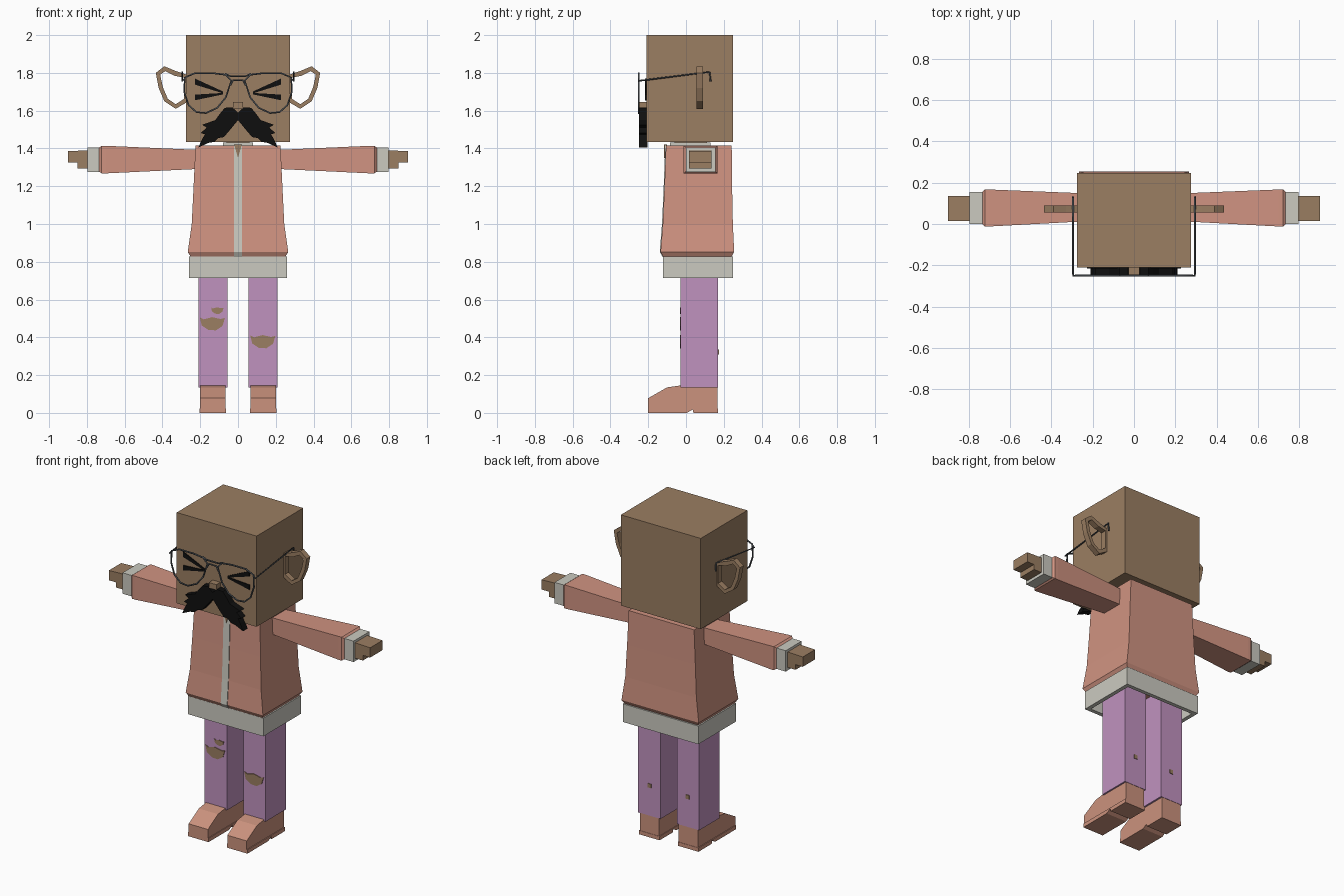
import bpy
import bmesh

cube = bpy.data.objects.get("Cube")
if cube:
    bpy.data.objects.remove(cube, do_unlink=True)


def material(name, *rgb):
    lin = [((c / 255 + 0.055) / 1.055) ** 2.4 for c in rgb]
    m = bpy.data.materials.new(name)
    m.use_nodes = True
    m.diffuse_color = (*lin, 1)
    m.node_tree.nodes["Principled BSDF"].inputs["Base Color"].default_value = (*lin, 1)
    return m


SKIN = material("brown skin", 155, 126, 98)
CORAL = material("coral jacket", 208, 147, 129)
LEATHER = material("shoe leather", 203, 146, 125)
GREY = material("pale grey cloth", 203, 202, 192)
PURPLE = material("purple trousers", 192, 146, 191)
BLACK = material("black hair", 15, 15, 15)
METAL = material("grey metal", 78, 83, 88)


def loft(name, rings, mat, closed=False):
    """Join equal rings of points; cap the ends, or close into a loop."""
    bm = bmesh.new()
    vs = [[bm.verts.new(p) for p in r] for r in rings]
    n = len(vs[0])
    pairs = list(zip(vs, vs[1:]))
    if closed:
        pairs.append((vs[-1], vs[0]))
    else:
        bm.faces.new(vs[0])
        bm.faces.new(vs[-1])
    for a, b in pairs:
        for i in range(n):
            j = (i + 1) % n
            bm.faces.new((a[i], a[j], b[j], b[i]))
    bmesh.ops.recalc_face_normals(bm, faces=bm.faces)
    me = bpy.data.meshes.new(name)
    bm.to_mesh(me)
    bm.free()
    me.materials.append(mat)
    ob = bpy.data.objects.new(name, me)
    bpy.context.collection.objects.link(ob)
    return ob


def rect_z(z, x, y0, y1):
    return [(-x, y0, z), (x, y0, z), (x, y1, z), (-x, y1, z)]


def box(name, x0, x1, y0, y1, z0, z1, mat):
    ring = [(x0, y0), (x1, y0), (x1, y1), (x0, y1)]
    return loft(name, [[(x, y, z) for x, y in ring] for z in (z0, z1)], mat)


def plate(name, pts, y0, y1, mat, s=1):
    """Extrude a front outline (x, z) along y."""
    return loft(name, [[(s * x, y, z) for x, z in pts] for y in (y0, y1)], mat)


def wire(name, pts, cyclic=False, r=0.005):
    cu = bpy.data.curves.new(name, "CURVE")
    cu.dimensions = "3D"
    cu.bevel_depth = r
    cu.bevel_resolution = 1
    cu.use_fill_caps = True
    sp = cu.splines.new("POLY")
    sp.points.add(len(pts) - 1)
    for p, c in zip(sp.points, pts):
        p.co = (*c, 1)
    sp.use_cyclic_u = cyclic
    cu.materials.append(METAL)
    ob = bpy.data.objects.new(name, cu)
    bpy.context.collection.objects.link(ob)
    bpy.ops.object.select_all(action="DESELECT")
    ob.select_set(True)
    bpy.context.view_layer.objects.active = ob
    bpy.ops.object.convert(target="MESH")


# Head, nose and neck
box("head", -0.275, 0.275, -0.21, 0.248, 1.435, 2.0, SKIN)
box("nose", -0.026, 0.026, -0.25, -0.2, 1.612, 1.646, SKIN)
box("neck", -0.06, 0.06, -0.06, 0.11, 1.4, 1.44, SKIN)

# Jacket body flaring at the hem: height, half width, front, back
body = [(0.826, 0.25, -0.12, 0.24), (0.852, 0.266, -0.135, 0.255), (1.0, 0.245, -0.123, 0.248),
        (1.2, 0.235, -0.114, 0.244), (1.415, 0.225, -0.106, 0.242)]
loft("jacket", [rect_z(*s) for s in body], CORAL)
loft("zip_strip", [rect_z(z, 0.022, f - 0.004, f + 0.02) for z, w, f, b in body], GREY)
box("collar", -0.08, 0.08, -0.085, 0.13, 1.4, 1.432, GREY)
plate("throat", [(-0.02, 1.42), (0, 1.35), (0.02, 1.42)], -0.117, -0.1, SKIN)

# Shirt hem, an open band below the jacket
outer, inner = (0.26, -0.122, 0.25), (0.235, -0.098, 0.226)
loft("shirt_hem", [rect_z(0.715, *outer), rect_z(0.828, *outer),
                   rect_z(0.828, *inner), rect_z(0.715, *inner)], GREY, closed=True)

ear_outline = [(0.27, 1.79), (0.33, 1.81), (0.39, 1.835), (0.435, 1.8), (0.42, 1.72),
               (0.39, 1.65), (0.33, 1.61), (0.27, 1.645)]
ear_hole = [(0.285, 1.775), (0.338, 1.785), (0.385, 1.81), (0.412, 1.79), (0.398, 1.725),
            (0.372, 1.663), (0.33, 1.634), (0.285, 1.663)]
moustache = [(0, 1.59), (0.03, 1.618), (0.07, 1.615), (0.095, 1.585), (0.12, 1.55),
             (0.19, 1.525), (0.165, 1.51), (0.198, 1.482), (0.175, 1.475), (0.19, 1.45),
             (0.21, 1.405), (0.155, 1.43), (0.125, 1.435), (0.105, 1.455), (0.075, 1.46),
             (0.045, 1.495), (0, 1.55)]
lens = [(0.035, 1.76), (0.065, 1.79), (0.13, 1.798), (0.23, 1.798), (0.282, 1.775), (0.285, 1.7),
        (0.262, 1.63), (0.22, 1.592), (0.17, 1.587), (0.11, 1.615), (0.065, 1.67)]
shoe = [(-0.2, 0.02), (-0.2, 0.078), (-0.1, 0.135), (-0.03, 0.145), (0.168, 0.145), (0.168, 0.02)]
sole = [(-0.2, 0), (-0.2, 0.024), (0.17, 0.024), (0.17, 0), (0.04, 0), (0.035, 0.018), (0.005, 0)]
hand = [(0.78, 1.39), (0.9, 1.386), (0.9, 1.325), (0.85, 1.325), (0.85, 1.293), (0.78, 1.293)]

for s, side in ((1, "left"), (-1, "right")):
    # Ear ring
    loft(side + "_ear", [[(s * x, y, z) for x, z in ring] for ring, y in (
        (ear_outline, 0.055), (ear_outline, 0.09), (ear_hole, 0.09), (ear_hole, 0.055))],
        SKIN, closed=True)
    # Squeezed eye strokes and moustache half
    plate(side + "_upper_eye_stroke", [(0.228, 1.77), (0.228, 1.738), (0.08, 1.692), (0.08, 1.702)],
          -0.216, -0.208, BLACK, s)
    plate(side + "_lower_eye_stroke", [(0.228, 1.685), (0.228, 1.655), (0.08, 1.686), (0.08, 1.694)],
          -0.216, -0.208, BLACK, s)
    plate(side + "_moustache", moustache, -0.25, -0.205, BLACK, s)
    # Glasses rim and temple
    wire(side + "_rim", [(s * x, -0.25, z) for x, z in lens], cyclic=True)
    wire(side + "_temple", [(s * 0.28, -0.25, 1.77), (s * 0.295, -0.25, 1.758),
                            (s * 0.295, 0.125, 1.805), (s * 0.295, 0.13, 1.755)])
    # Sleeve, cuff and stepped hand
    arm = [(0.2, 0.015, 0.147, 1.292, 1.392), (0.7, -0.012, 0.167, 1.268, 1.414),
           (0.722, -0.012, 0.167, 1.268, 1.414), (0.735, 0.0, 0.155, 1.278, 1.404)]
    loft(side + "_sleeve", [[(s * x, a, c), (s * x, b, c), (s * x, b, d), (s * x, a, d)]
                            for x, a, b, c, d in arm], CORAL)
    box(side + "_cuff", s * 0.73, s * 0.796, 0, 0.156, 1.275, 1.405, GREY)
    plate(side + "_hand", hand, 0.015, 0.136, SKIN, s)
    # Trouser leg with a small hole behind
    box(side + "_leg", s * 0.056, s * 0.21, -0.028, 0.17, 0.135, 0.84, PURPLE)
    box(side + "_back_hole", s * 0.12, s * 0.142, 0.165, 0.174, 0.31, 0.335, SKIN)
    # Shoe with heeled sole
    loft(side + "_shoe", [[(s * x, y, z) for y, z in shoe] for x in (0.067, 0.2)], LEATHER)
    loft(side + "_sole", [[(s * x, y, z) for y, z in sole] for x in (0.063, 0.205)], LEATHER)

# Glasses bridge
wire("upper_bridge", [(-0.07, -0.25, 1.795), (-0.04, -0.25, 1.783),
                      (0.04, -0.25, 1.783), (0.07, -0.25, 1.795)])
wire("lower_bridge", [(-0.04, -0.25, 1.735), (-0.025, -0.25, 1.762),
                      (0.025, -0.25, 1.762), (0.04, -0.25, 1.735)])

# Torn knees
tear = [(-0.065, 0.03), (-0.045, 0.02), (0, 0.032), (0.045, 0.022), (0.068, 0.028),
        (0.055, -0.015), (0.02, -0.038), (-0.02, -0.036), (-0.055, -0.012)]
for name, cx, cz, k in (("right_knee_tear", -0.137, 0.475, 1), ("left_knee_tear", 0.13, 0.38, 1),
                        ("right_thigh_tear", -0.11, 0.543, 0.5)):
    plate(name, [(cx + k * x, cz + k * z) for x, z in tear], -0.032, -0.025, SKIN)
